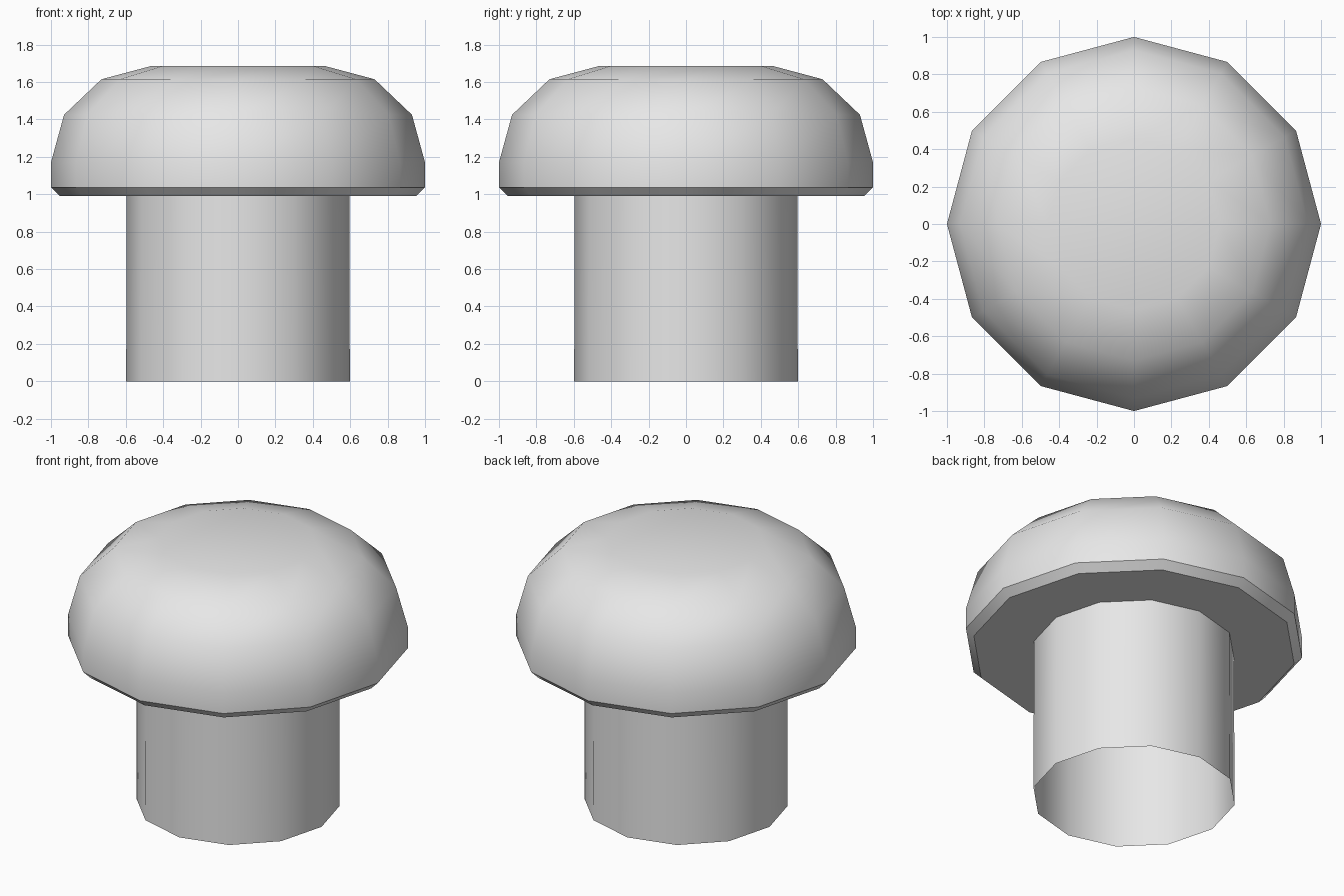
import bpy, bmesh, math

cube = bpy.data.objects.get("Cube")
if cube:
    bpy.data.objects.remove(cube)

SIDES = 12

grey = bpy.data.materials.new("light_grey")
grey.use_nodes = True
grey.diffuse_color = (0.8, 0.8, 0.8, 1)
grey.node_tree.nodes["Principled BSDF"].inputs["Base Color"].default_value = (0.8, 0.8, 0.8, 1)


def lathe(name, profile, close_top=False):
    """Revolve (radius, height) points, listed bottom to top, around z."""
    bm = bmesh.new()
    rings = []
    for r, z in profile:
        angles = [2 * math.pi * i / SIDES for i in range(SIDES)]
        rings.append([bm.verts.new((r * math.cos(a), r * math.sin(a), z)) for a in angles])
    for low, high in zip(rings, rings[1:]):
        for i in range(SIDES):
            j = (i + 1) % SIDES
            bm.faces.new((low[i], low[j], high[j], high[i]))
    if close_top:
        bm.faces.new(rings[-1])
    mesh = bpy.data.meshes.new(name)
    bm.to_mesh(mesh)
    bm.free()
    mesh.materials.append(grey)
    obj = bpy.data.objects.new(name, mesh)
    bpy.context.collection.objects.link(obj)
    bpy.ops.object.select_all(action='DESELECT')
    obj.select_set(True)
    bpy.context.view_layer.objects.active = obj
    bpy.ops.object.shade_smooth_by_angle(angle=math.radians(40))
    return obj


# Hollow stem, open at the bottom
lathe("stem", [(0.598, 0), (0.595, 0.99)])

# Rounded cap with a flat underside and a small chamfer at the rim
lathe("cap", [(0.595, 0.99), (0.953, 0.99), (1, 1.037), (1, 1.17), (0.93, 1.425),
              (0.73, 1.615), (0.46, 1.687)], close_top=True)
